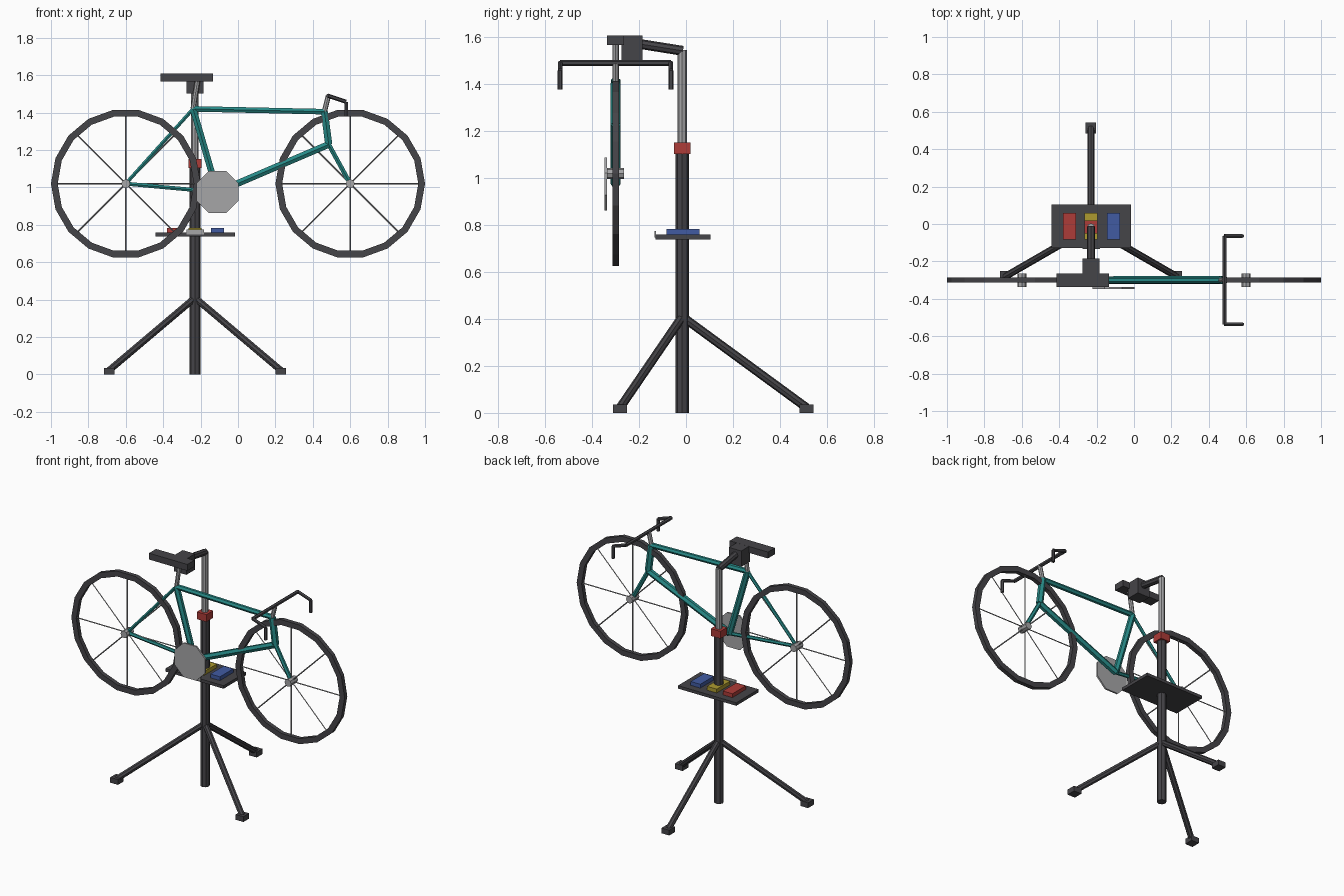
import bpy, bmesh, math
from mathutils import Vector, Matrix

if "Cube" in bpy.data.objects:
    bpy.data.objects.remove(bpy.data.objects["Cube"])


def material(name, rgb):
    m = bpy.data.materials.new(name)
    m.use_nodes = True
    m.diffuse_color = (*rgb, 1)
    m.node_tree.nodes["Principled BSDF"].inputs["Base Color"].default_value = (*rgb, 1)
    return m


CHARCOAL = material("charcoal", (0.06, 0.058, 0.065))
TEAL = material("teal", (0.02, 0.25, 0.24))
SILVER = material("silver", (0.38, 0.38, 0.39))
RED = material("red", (0.42, 0.045, 0.04))
YELLOW = material("yellow", (0.42, 0.33, 0.03))
BLUE = material("blue", (0.053, 0.105, 0.36))


def finish(name, bm, mat):
    bmesh.ops.recalc_face_normals(bm, faces=bm.faces)
    mesh = bpy.data.meshes.new(name)
    bm.to_mesh(mesh)
    bm.free()
    mesh.materials.append(mat)
    ob = bpy.data.objects.new(name, mesh)
    bpy.context.collection.objects.link(ob)
    return ob


def add_tube(bm, a, b, r, sides, turn=0.0):
    a, b = Vector(a), Vector(b)
    d = b - a
    m = (Matrix.Translation((a + b) / 2) @ d.to_track_quat('Z', 'Y').to_matrix().to_4x4()
         @ Matrix.Rotation(turn, 4, 'Z'))
    bmesh.ops.create_cone(bm, cap_ends=True, segments=sides, radius1=r, radius2=r,
                          depth=d.length, matrix=m)


def tube(name, points, r, mat, sides=8, turn=0.0):
    bm = bmesh.new()
    for a, b in zip(points, points[1:]):
        add_tube(bm, a, b, r, sides, turn)
    return finish(name, bm, mat)


def box(name, center, size, mat):
    bm = bmesh.new()
    bmesh.ops.create_cube(bm, size=1, matrix=Matrix.Translation(center) @ Matrix.Diagonal((*size, 1)))
    return finish(name, bm, mat)


BIKE_Y = -0.30
POST_X, POST_Y = -0.23, -0.016


def on_bike(x, z):
    return Vector((x, BIKE_Y, z))


# Wheels: tyre ring, spokes and hub
AXLE_Z, WHEEL_R = 1.02, 0.40


def wheel(name, x):
    center = on_bike(x, AXLE_Z)
    n, half = 18, 0.014
    bm = bmesh.new()
    rings = []
    for i in range(n):
        a = math.tau * i / n
        out = Vector((math.cos(a), 0, math.sin(a)))
        rings.append([bm.verts.new(center + out * r + Vector((0, y, 0)))
                      for r, y in ((WHEEL_R, -half), (WHEEL_R, half),
                                   (WHEEL_R - 0.036, half), (WHEEL_R - 0.036, -half))])
    for i in range(n):
        p, q = rings[i], rings[(i + 1) % n]
        for k in range(4):
            j = (k + 1) % 4
            bm.faces.new((p[k], p[j], q[j], q[k]))
    finish(name + "_tyre", bm, CHARCOAL)

    bm = bmesh.new()
    for i in range(8):
        a = math.tau * i / 8
        add_tube(bm, center, center + 0.37 * Vector((math.cos(a), 0, math.sin(a))), 0.004, 4)
    finish(name + "_spokes", bm, SILVER)
    side = Vector((0, 0.036, 0))
    tube(name + "_hub", [center - side, center + side], 0.024, SILVER)


wheel("rear_wheel", -0.60)
wheel("front_wheel", 0.60)

# Bicycle frame
rear_axle, front_axle = on_bike(-0.60, AXLE_Z), on_bike(0.60, AXLE_Z)
crank = on_bike(-0.11, 0.975)
seat_joint = on_bike(-0.24, 1.42)
head_top, head_low = on_bike(0.462, 1.405), on_bike(0.485, 1.23)
for name, a, b, r in (("top_tube", seat_joint, head_top, 0.017),
                      ("down_tube", crank, head_low, 0.021),
                      ("seat_tube", crank, seat_joint, 0.02),
                      ("head_tube", head_top, head_low, 0.022),
                      ("fork", head_low, front_axle, 0.014),
                      ("seat_stay", seat_joint, rear_axle, 0.011),
                      ("chain_stay", crank, rear_axle, 0.012)):
    tube(name, [a, b], r, TEAL, 6, math.pi / 2)

# Chainring, seat post, saddle
tube("chainring", [crank + Vector((0, -0.047, 0)), crank + Vector((0, -0.036, 0))],
     0.122, SILVER, 8, math.pi / 8)
tube("seat_post", [seat_joint, on_bike(-0.215, 1.58)], 0.014, SILVER)
box("saddle", (-0.275, BIKE_Y, 1.587), (0.28, 0.073, 0.042), CHARCOAL)

# Stem and drop handlebar
bar = on_bike(0.483, 1.49)
tube("stem", [head_top, bar], 0.014, SILVER)
half_bar = Vector((0, 0.236, 0))
tube("handlebar", [bar - half_bar, bar + half_bar], 0.012, CHARCOAL, 6)
for name, offset in (("left_drop", half_bar), ("right_drop", -half_bar)):
    end = bar + offset
    bend = end + Vector((0.095, 0, -0.032))
    tube(name, [end, bend, bend - Vector((0, 0, 0.08))], 0.011, CHARCOAL, 6)

# Repair stand column, collar, arm and clamp
post = Vector((POST_X, POST_Y, 0))
tube("lower_column", [post, post + Vector((0, 0, 1.12))], 0.029, CHARCOAL)
tube("upper_column", [post + Vector((0, 0, 1.1)), post + Vector((0, 0, 1.545))], 0.02, SILVER)
box("height_collar", (POST_X, POST_Y, 1.127), (0.07, 0.07, 0.048), RED)
tube("clamp_arm", [(POST_X, POST_Y + 0.003, 1.542), (POST_X, -0.22, 1.575)], 0.021, CHARCOAL)
box("clamp_head", (POST_X, -0.23, 1.555), (0.09, 0.09, 0.105), CHARCOAL)

# Tripod legs with feet
for i, angle in enumerate((90, 210, 330), 1):
    a = math.radians(angle)
    foot = post + 0.53 * Vector((math.cos(a), math.sin(a), 0))
    tube(f"leg_{i}", [post + Vector((0, 0, 0.41)), foot + Vector((0, 0, 0.022))], 0.019, CHARCOAL)
    box(f"foot_{i}", foot + Vector((0, 0, 0.0175)), (0.056, 0.06, 0.035), CHARCOAL)

# Tool tray with contents
box("tool_tray", (POST_X + 0.002, -0.012, 0.749), (0.426, 0.234, 0.02), CHARCOAL)
for name, dx, mat in (("red_tool_box", -0.115, RED), ("yellow_tool_box", 0, YELLOW),
                      ("blue_tool_box", 0.12, BLUE)):
    box(name, (POST_X + dx, -0.012, 0.77), (0.07, 0.14, 0.028), mat)
box("tray_plate", (POST_X + 0.002, -0.131, 0.761), (0.095, 0.005, 0.026), SILVER)
